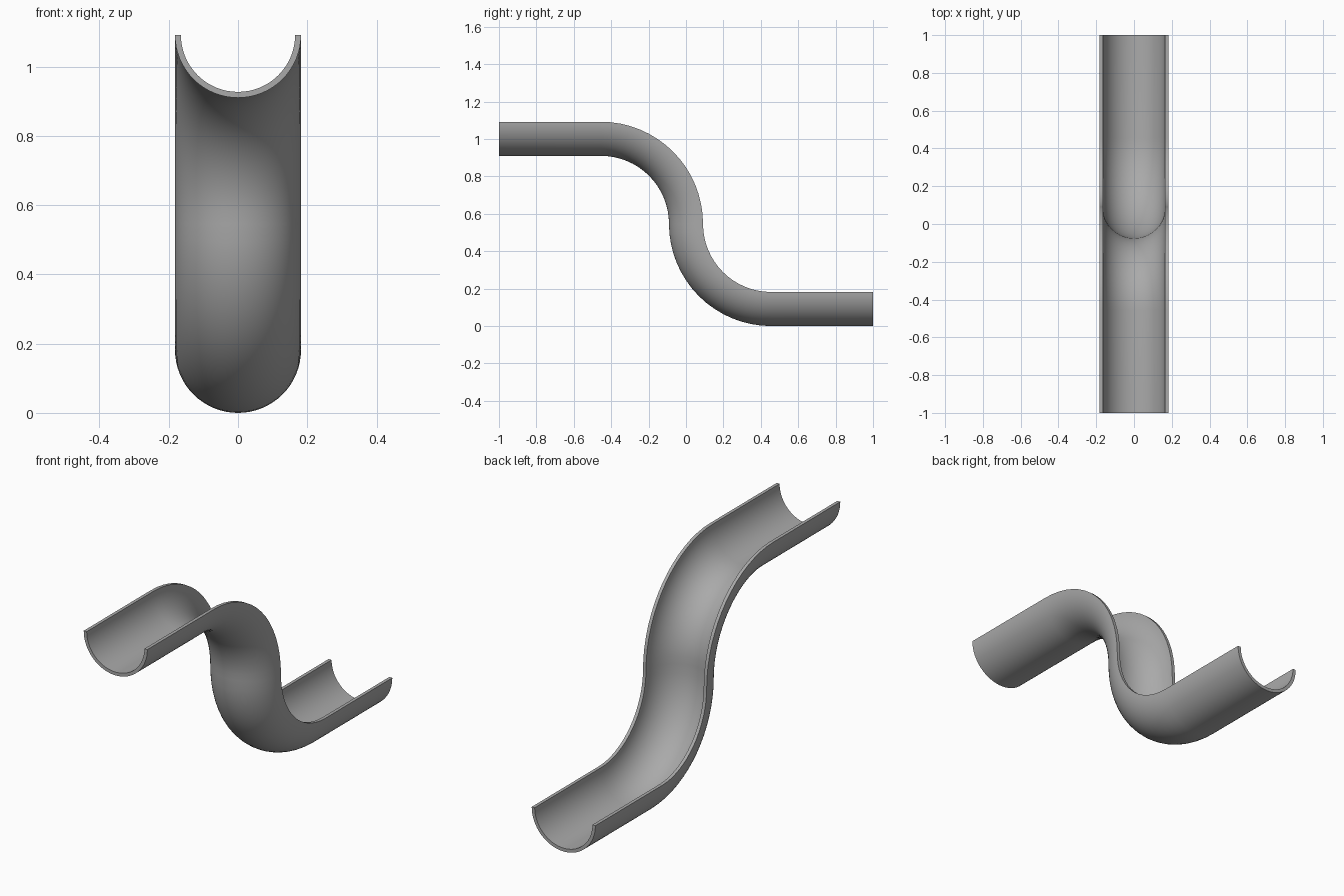
import bpy, bmesh
from math import sin, cos, pi

if "Cube" in bpy.data.objects:
    bpy.data.objects.remove(bpy.data.objects["Cube"])

R_OUT, R_IN = 0.182, 0.165      # half-pipe radii
MID = 0.546                     # height of the bend centres
CY = 0.455                      # bend centres at y = -CY and +CY
R_RIM = 0.455                   # bend radius of the middle of the channel depth
N_BEND, N_PROF = 16, 32

# Path in the y-z plane: (y, z, angle of travel below horizontal)
path = [(-1.0, MID + R_RIM, 0.0)]
for i in range(N_BEND + 1):
    a = pi / 2 * i / N_BEND
    path.append((-CY + R_RIM * sin(a), MID + R_RIM * cos(a), a))
for i in range(1, N_BEND + 1):
    a = pi / 2 * (1 - i / N_BEND)
    path.append((CY - R_RIM * sin(a), MID - R_RIM * cos(a), a))
path.append((1.0, MID - R_RIM, 0.0))

# Closed U profile: (across, up from the middle of the depth)
def arc(r, flip):
    pts = [(-r * cos(pi * i / N_PROF), R_OUT / 2 - r * sin(pi * i / N_PROF))
           for i in range(N_PROF + 1)]
    return pts[::-1] if flip else pts

profile = arc(R_OUT, False) + arc(R_IN, True)

# Sweep the profile along the path
bm = bmesh.new()
rings = [[bm.verts.new((x, y + u * sin(a), z + u * cos(a))) for x, u in profile]
         for y, z, a in path]
n = len(profile)
for r0, r1 in zip(rings, rings[1:]):
    for j in range(n):
        k = (j + 1) % n
        bm.faces.new((r0[j], r0[k], r1[k], r1[j]))

# End caps as strips between the outer and inner walls
for ring in (rings[0], rings[-1]):
    for j in range(N_PROF):
        bm.faces.new((ring[j], ring[j + 1], ring[n - 2 - j], ring[n - 1 - j]))
bmesh.ops.recalc_face_normals(bm, faces=bm.faces)

mesh = bpy.data.meshes.new("curved_channel")
bm.to_mesh(mesh)
bm.free()
channel = bpy.data.objects.new("curved_channel", mesh)
bpy.context.collection.objects.link(channel)

# Plain grey material
grey = bpy.data.materials.new("plain grey")
grey.diffuse_color = (0.4, 0.4, 0.4, 1)
grey.use_nodes = True
grey.node_tree.nodes["Principled BSDF"].inputs["Base Color"].default_value = grey.diffuse_color
mesh.materials.append(grey)

# Smooth walls, crisp rims
bpy.context.view_layer.objects.active = channel
channel.select_set(True)
bpy.ops.object.shade_smooth_by_angle(angle=pi / 5)
